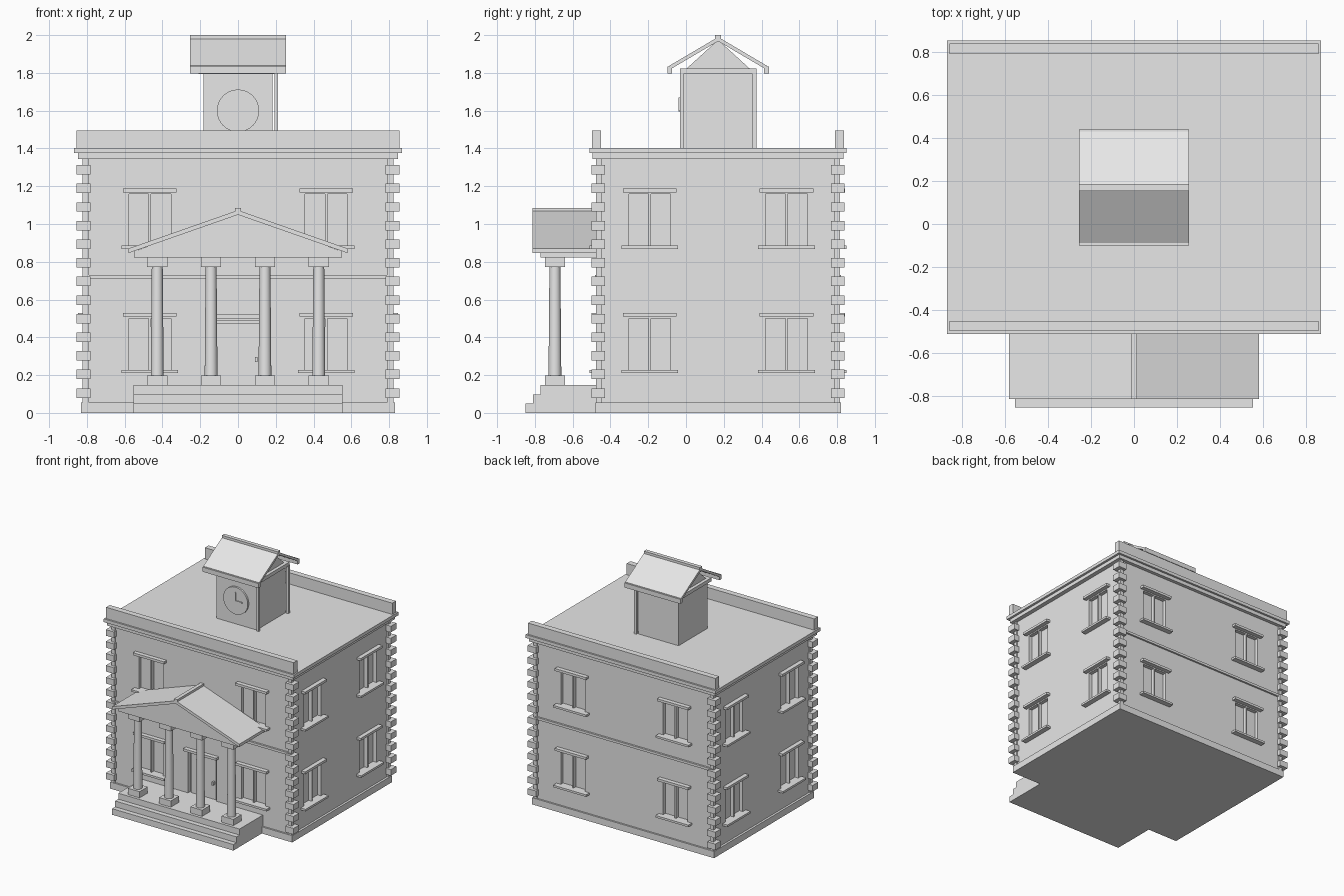
import bpy, bmesh, math
from mathutils import Matrix, Vector

cube = bpy.data.objects.get("Cube")
if cube:
    bpy.data.objects.remove(cube, do_unlink=True)

stone = bpy.data.materials.new("pale_grey_stone")
stone.use_nodes = True
GREY = (0.8, 0.8, 0.8, 1)
stone.diffuse_color = GREY
stone.node_tree.nodes["Principled BSDF"].inputs["Base Color"].default_value = GREY

CY = 0.17                  # depth centre of the main block
HX, HY = 0.812, 0.636      # half size of the walls
FRONT = CY - HY


def finish(name, bm):
    bmesh.ops.recalc_face_normals(bm, faces=bm.faces)
    mesh = bpy.data.meshes.new(name)
    bm.to_mesh(mesh)
    bm.free()
    mesh.materials.append(stone)
    ob = bpy.data.objects.new(name, mesh)
    bpy.context.collection.objects.link(ob)
    return ob


def add_box(bm, lo, hi, frame=Matrix()):
    lo, hi = Vector(lo), Vector(hi)
    m = frame @ Matrix.Translation((lo + hi) / 2) @ Matrix.Diagonal((*(hi - lo), 1))
    bmesh.ops.create_cube(bm, size=1, matrix=m)


def boxes(name, items, frame=Matrix()):
    bm = bmesh.new()
    for lo, hi in items:
        add_box(bm, lo, hi, frame)
    return finish(name, bm)


def slab(name, hx, hy, z0, z1, cy=CY):
    return boxes(name, [((-hx, cy - hy, z0), (hx, cy + hy, z1))])


def prism(name, profile, axis, a, b):
    """Extrude a (horizontal, z) profile along x or y."""
    bm = bmesh.new()
    place = (lambda p, t: (t, p[0], p[1])) if axis == "x" else (lambda p, t: (p[0], t, p[1]))
    face = bm.faces.new([bm.verts.new(place(p, a)) for p in profile])
    ext = bmesh.ops.extrude_face_region(bm, geom=[face])["geom"]
    verts = [v for v in ext if isinstance(v, bmesh.types.BMVert)]
    offset = (b - a, 0, 0) if axis == "x" else (0, b - a, 0)
    bmesh.ops.translate(bm, verts=verts, vec=offset)
    return finish(name, bm)


def roof_profile(c, half, eave, ridge, thick):
    return [(c - half, eave), (c, ridge), (c + half, eave),
            (c + half, eave - thick), (c, ridge - thick), (c - half, eave - thick)]


# Main block
walls = slab("walls", HX, HY, 0.03, 1.36)
slab("foundation", 0.83, 0.65, 0, 0.055)
slab("cornice_lower", 0.848, 0.664, 1.345, 1.375)
slab("cornice_upper", 0.867, 0.681, 1.375, 1.402)
for side, word in ((-1, "front"), (1, "back")):
    slab("parapet_" + word, 0.855, 0.024, 1.4, 1.495, CY + side * 0.643)
    slab("string_course_" + word, HX, 0.015, 0.71, 0.73, CY + side * HY)

# Corner quoins: a slim pier with projecting blocks
for sx, word_x in ((-1, "right"), (1, "left")):
    for sy, word_y in ((-1, "front"), (1, "back")):
        items = []

        def corner(x0, x1, y0, y1, z0, z1):
            xs, ys = sorted((sx * x0, sx * x1)), sorted((CY + sy * y0, CY + sy * y1))
            items.append(((xs[0], ys[0], z0), (xs[1], ys[1], z1)))

        corner(0.79, 0.822, 0.614, 0.646, 0.05, 1.35)
        for i in range(13):
            z = 0.105 + i * 0.0985
            corner(0.782, 0.856, 0.598, 0.67, z - 0.025, z + 0.025)
        boxes(f"quoins_{word_y}_{word_x}", items)

# Windows: two recessed lights with a header and a sill on each wall
cuts = bmesh.new()
WALLS = {"front": (0, HY, 0.467), "left": (90, HX, 0.362),
         "back": (180, HY, 0.467), "right": (270, HX, 0.362)}
for word, (angle, dist, spread) in WALLS.items():
    # Local frame: x along the wall, -y outward, wall plane at y = 0
    frame = (Matrix.Translation((0, CY, 0)) @ Matrix.Rotation(math.radians(angle), 4, "Z")
             @ Matrix.Translation((0, -dist, 0)))
    trims = []
    for x in (-spread, spread):
        for z in (0.21, 0.868):
            trims.append(((x - 0.142, -0.035, z + 0.3), (x + 0.142, 0.01, z + 0.32)))
            trims.append(((x - 0.15, -0.044, z), (x + 0.15, 0.01, z + 0.017)))
            for a, b in ((-0.111, -0.006), (0.006, 0.111)):
                add_box(cuts, (x + a, -0.05, z + 0.017), (x + b, 0.03, z + 0.29), frame)
    boxes("window_trim_" + word, trims, frame)

# Doorway recess
add_box(cuts, (-0.13, FRONT - 0.05, 0.147), (0.13, FRONT + 0.03, 0.49))
cutter = finish("opening_cutter", cuts)
cutter.hide_render = True
mod = walls.modifiers.new("openings", "BOOLEAN")
mod.operation, mod.solver, mod.object = "DIFFERENCE", "EXACT", cutter
bpy.context.view_layer.objects.active = walls
bpy.ops.object.modifier_apply(modifier=mod.name)
bpy.data.objects.remove(cutter, do_unlink=True)

boxes("door_header", [((-0.15, FRONT - 0.035, 0.5), (0.15, FRONT + 0.01, 0.52))])
boxes("door_panel", [((-0.115, FRONT + 0.018, 0.147), (0.115, FRONT + 0.04, 0.475))])
boxes("door_handle", [((0.09, FRONT - 0.005, 0.27), (0.102, FRONT + 0.02, 0.297))])

# Portico steps, one stair profile across the whole width
prism("portico_steps", [(FRONT + 0.01, 0), (-0.85, 0), (-0.85, 0.05), (-0.81, 0.05), (-0.81, 0.098),
                        (-0.77, 0.098), (-0.77, 0.147), (FRONT + 0.01, 0.147)], "x", -0.553, 0.553)

# Columns
COL_Y = -0.694
for i in range(4):
    x = (i - 1.5) * 0.285
    bm = bmesh.new()
    bmesh.ops.create_cone(bm, cap_ends=True, segments=32, radius1=0.034, radius2=0.029, depth=0.58,
                          matrix=Matrix.Translation((x, COL_Y, 0.485)))
    shaft = finish(f"column_shaft_{i + 1}", bm)
    bpy.ops.object.select_all(action="DESELECT")
    shaft.select_set(True)
    bpy.context.view_layer.objects.active = shaft
    bpy.ops.object.shade_smooth_by_angle(angle=math.radians(40))
    for word, z0, z1 in (("base", 0.146, 0.198), ("capital", 0.772, 0.824)):
        boxes(f"column_{word}_{i + 1}", [((x - 0.053, COL_Y - 0.053, z0), (x + 0.053, COL_Y + 0.053, z1))])

# Entablature, pediment and portico roof
boxes("architrave", [((-0.55, -0.77, 0.823), (0.55, FRONT, 0.862))])
prism("pediment", [(-0.55, 0.855), (0.55, 0.855), (0, 1.055)], "y", -0.77, FRONT)
prism("portico_roof", roof_profile(0, 0.58, 0.87, 1.073, 0.024), "y", -0.812, FRONT)
boxes("portico_ridge", [((-0.015, -0.812, 1.055), (0.015, FRONT, 1.086))])

# Clock tower
slab("tower_walls", 0.183, 0.188, 1.39, 1.8)
slab("tower_top_plate", 0.21, 0.203, 1.793, 1.822)
prism("tower_gable", [(CY - 0.17, 1.82), (CY + 0.17, 1.82), (CY, 1.975)], "x", -0.183, 0.183)
prism("tower_roof", roof_profile(CY, 0.258, 1.838, 1.99, 0.022), "x", -0.255, 0.255)
slab("tower_ridge", 0.255, 0.016, 1.965, 2.0)
for side, word in ((-1, "front"), (1, "back")):
    slab("tower_eave_" + word, 0.255, 0.013, 1.797, 1.835, CY + side * 0.256)
    y = CY + side * 0.193
    boxes("tower_post_" + word, [((0.192, y - 0.01, 1.4), (0.212, y + 0.01, 1.8))])

# Clock face and hands
bm = bmesh.new()
bmesh.ops.create_cone(bm, cap_ends=True, segments=32, radius1=0.112, radius2=0.112, depth=0.03,
                      matrix=Matrix.Translation((0, -0.018, 1.6)) @ Matrix.Rotation(math.pi / 2, 4, "X"))
finish("clock_face", bm)
boxes("clock_hands", [((-0.004, -0.04, 1.596), (0.004, -0.03, 1.67)),
                      ((-0.004, -0.04, 1.596), (0.062, -0.03, 1.604))])
